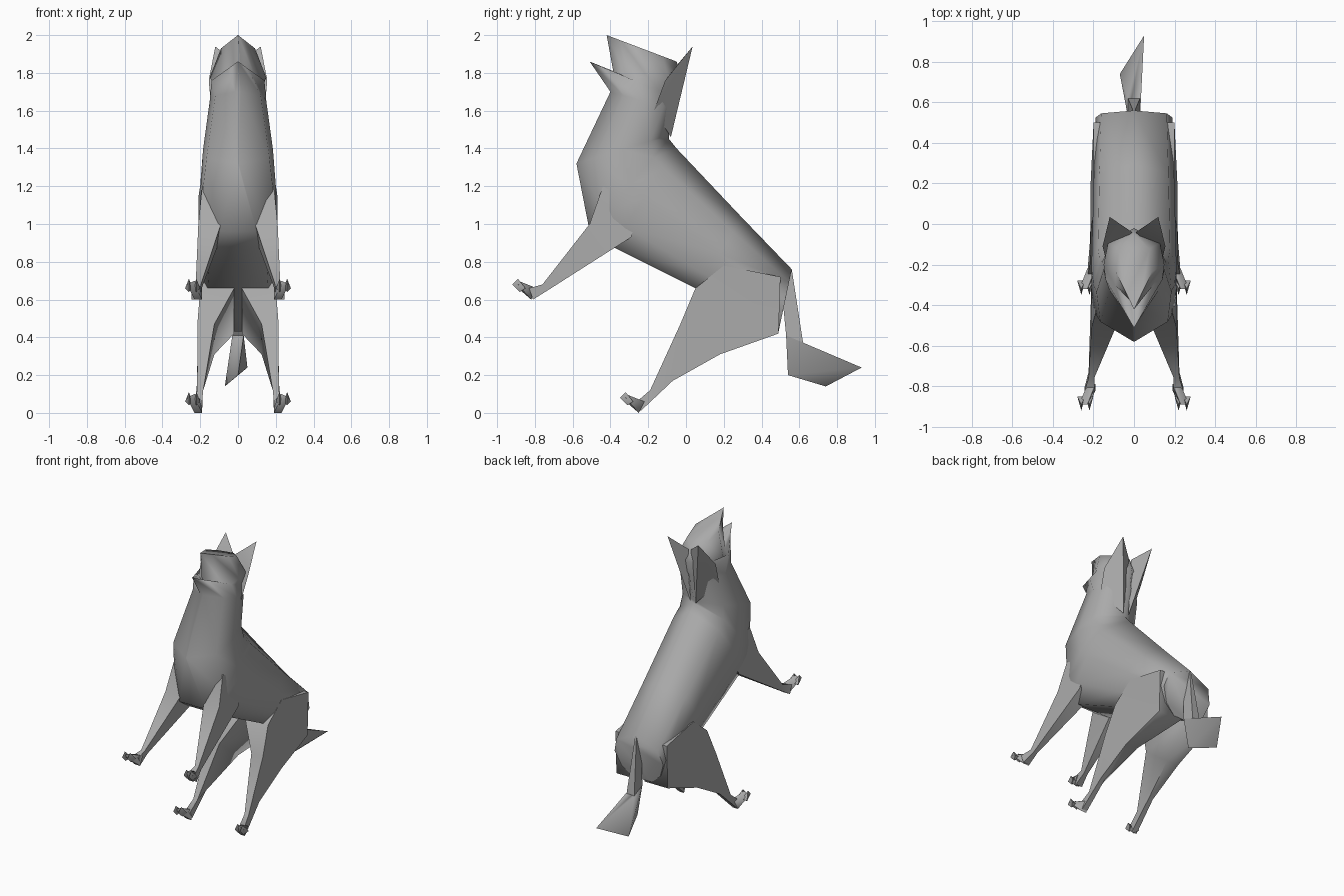
import bpy, bmesh, math

cube = bpy.data.objects.get("Cube")
if cube:
    bpy.data.objects.remove(cube, do_unlink=True)

fur = bpy.data.materials.new("grey_fur")
fur.use_nodes = True
fur.diffuse_color = (.4, .4, .4, 1)
fur.node_tree.nodes["Principled BSDF"].inputs["Base Color"].default_value = fur.diffuse_color


def finish(name, bm, mirrored):
    """Turn a bmesh into a smooth-shaded object, with an optional twin across x."""
    bmesh.ops.recalc_face_normals(bm, faces=bm.faces)
    mesh = bpy.data.meshes.new(name)
    bm.to_mesh(mesh)
    bm.free()
    mesh.materials.append(fur)
    part = bpy.data.objects.new(name, mesh)
    bpy.context.collection.objects.link(part)
    if mirrored:
        mirror = part.modifiers.new("Mirror", "MIRROR")
        mirror.use_mirror_merge = False
    bpy.ops.object.select_all(action="DESELECT")
    part.select_set(True)
    bpy.context.view_layer.objects.active = part
    bpy.ops.object.shade_smooth_by_angle(angle=math.radians(75))


def loft(name, rings, mirrored=False):
    """Skin equally long point rings and close both ends."""
    bm = bmesh.new()
    loops = [[bm.verts.new(point) for point in ring] for ring in rings]
    for lower, upper in zip(loops, loops[1:]):
        for i in range(len(lower)):
            bm.faces.new((lower[i - 1], lower[i], upper[i], upper[i - 1]))
    bm.faces.new(loops[0])
    bm.faces.new(loops[-1])
    finish(name, bm, mirrored)


def hull(name, points, mirrored=False):
    """Wrap a few points in a convex skin."""
    bm = bmesh.new()
    for point in points:
        bm.verts.new(point)
    bmesh.ops.convex_hull(bm, input=bm.verts)
    finish(name, bm, mirrored)


def torso_ring(back_y, back_z, front_y, front_z, width, taper, keel):
    """Ring with a ridged spine and full flanks; keel sets how flat the underside is."""
    half = []
    for along, spread in ((0, 0), (.2, .85), (.5, 1), (.8, taper), (1, keel)):
        half.append((spread * width,
                     back_y + (front_y - back_y) * along,
                     back_z + (front_z - back_z) * along))
    opposite = [(-x, y, z) for x, y, z in half[:0:-1]]
    return half + opposite


def limb_ring(x, width, front_y, front_z, back_y, back_z):
    """Four-cornered ring for a limb, from its front edge to its back edge."""
    inner, outer = x - width, x + width
    return [(inner, front_y, front_z), (outer, front_y, front_z),
            (outer, back_y, back_z), (inner, back_y, back_z)]


# Body, neck and head: one skin from rump over jaw and mouth to nose
torso_stations = (
    (.56, .76, .49, .43, .19, .8, .4),
    (.3, 1.03, .05, .66, .2, 1, .8),
    (-.05, 1.4, -.39, .88, .21, 1, .7),
    (-.09, 1.45, -.51, .96, .2, 1, .5),
    (-.09, 1.47, -.58, 1.32, .185, .9, .02),
    (-.05, 1.6, -.4, 1.7, .15, .8, .1),
    (-.04, 1.66, -.51, 1.86, .14, .4, .01),
    (-.02, 1.77, -.38, 1.78, .15, .6, .1),
    (-.05, 1.86, -.42, 2, .09, .4, .01),
)
loft("body_and_head", [torso_ring(*station) for station in torso_stations])

# Ears rising out of the back of the neck
ear_tip = (.12, .035, 1.94)
ear_outer_root = (.155, -.11, 1.76)
ear_inner_root = (.01, -.04, 1.85)
nape, neck_side = (.02, -.08, 1.46), (.14, -.17, 1.6)
hull("ears", [ear_tip, ear_outer_root, ear_inner_root, nape, neck_side], True)

# Front legs: root inside the chest, shoulder, wrist and heel
front_leg_stations = (
    (.13, .06, -.44, 1.2, -.25, 1.1),
    (.15, .06, -.51, 1, -.29, .93),
    (.21, .014, -.76, .68, -.73, .65),
    (.22, .025, -.83, .66, -.81, .6),
)
loft("front_legs", [limb_ring(*station) for station in front_leg_stations], True)

# Hind legs: root inside the hip, broad thigh, knee, ankle and heel
hind_leg_stations = (
    (.12, .08, .2, .78, .5, .72),
    (.11, .09, .05, .66, .49, .42),
    (.17, .045, -.03, .47, .18, .31),
    (.2, .016, -.19, .12, -.07, .17),
    (.21, .02, -.26, .06, -.24, .01),
)
loft("hind_legs", [limb_ring(*station) for station in hind_leg_stations], True)


def paw(name, y, z):
    """Wedge that rises forward from the heel, tipped with two raised toes."""
    heel = limb_ring(.21, .02, y, z, y + .03, z + .06)
    ball_y, ball_z = y - .07, z + .08
    hull(name + "_paws", heel + [(.27, ball_y, ball_z), (.22, ball_y, z + .06),
                                 (.23, ball_y, z + .1)], True)
    for toe, x in (("inner", .22), ("outer", .26)):
        root = [(x + side * .02, y - .03, z + .06) for side in (-1, 1)]
        pad = (x, y - .06, z + .04)
        tip = (x, y - .1, ball_z)
        knuckle = (x, ball_y, z + .11)
        hull(name + "_" + toe + "_toes", root + [pad, tip, knuckle], True)


paw("front", -.82, .6)
paw("hind", -.25, 0)

# Tail: thin stem down the rump, then a twisted flare
stem_top = limb_ring(0, .005, .5, .72, .56, .76)
stem_end = limb_ring(0, .03, .53, .41, .62, .37)
loft("tail_stem", [stem_top, stem_end])
hull("tail_flare", stem_end + [(0, .54, .2), (-.07, .74, .14), (.05, .93, .24)])
